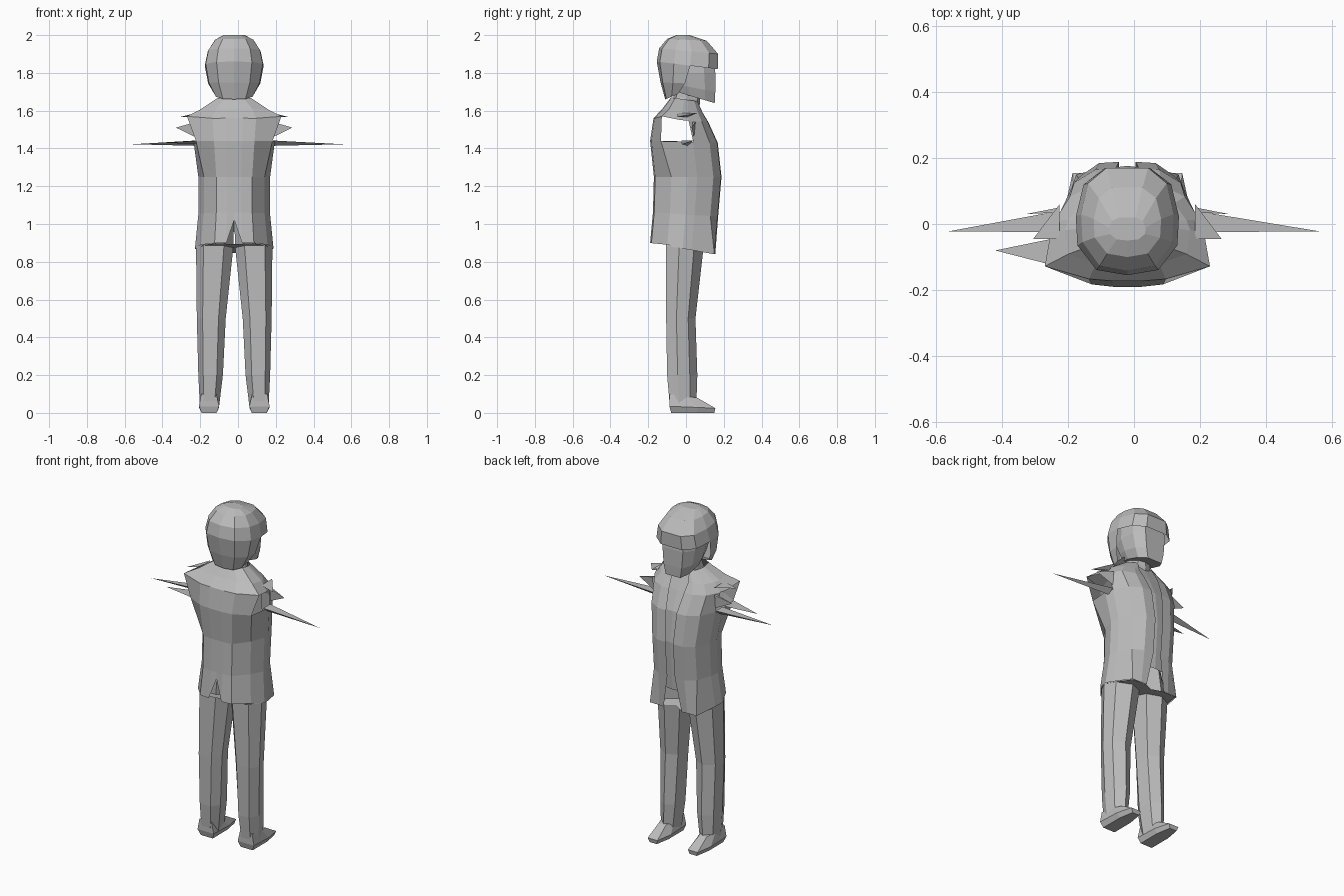
import bpy

if "Cube" in bpy.data.objects:
    bpy.data.objects.remove(bpy.data.objects["Cube"], do_unlink=True)

MID = -0.02  # the figure's own symmetry plane

grey = bpy.data.materials.new("plain_grey")
grey.use_nodes = True
COLOUR = (0.5, 0.5, 0.5, 1)
grey.diffuse_color = COLOUR
grey.node_tree.nodes["Principled BSDF"].inputs["Base Color"].default_value = COLOUR


def make(name, verts, faces, mirror=False):
    mesh = bpy.data.meshes.new(name)
    mesh.from_pydata(verts, [], faces)
    mesh.materials.append(grey)
    obj = bpy.data.objects.new(name, mesh)
    bpy.context.collection.objects.link(obj)
    if mirror:
        obj.location.x = MID
        mod = obj.modifiers.new("mirror", "MIRROR")
        mod.use_clip = True
        mod.merge_threshold = 0.0005
    return obj


def loft(name, section, rings, skip=(), low=False, top=False, closed=False, move=None):
    """Skin rings (inner x, outer x, back y, front y, back z, front z) through
    a section of (sideways, forward) fractions; mirror it to both sides."""
    n = len(section)
    verts = [(x0 + (x1 - x0) * u, yb + (yf - yb) * t, zb + (zf - zb) * t)
             for x0, x1, yb, yf, zb, zf in rings for u, t in section]
    if move:
        move(verts)
    cols = n if closed else n - 1
    faces = [(r * n + c, r * n + (c + 1) % n, (r + 1) * n + (c + 1) % n, (r + 1) * n + c)
             for r in range(len(rings) - 1) for c in range(cols) if (r, c) not in skip]
    if low:
        faces.append(tuple(reversed(range(n))))
    if top:
        faces.append(tuple(range((len(rings) - 1) * n, len(rings) * n)))
    return make(name, verts, faces, True)


# Trouser legs, with a short seat reaching up inside the jacket
leg = [(0, .3), (.25, 0), (.8, 0), (1, .35), (.9, .75), (.5, 1), (.1, .8)]
loft("trouser_legs", leg, [
    (.08, .182, -.085, .055, .03, .05),
    (.06, .19, -.1, .06, .2, .2),
    (.045, .198, -.105, .05, .5, .5),
    (.005, .202, -.105, .09, .885, .85),
    (0, .15, -.11, .09, 1.04, 1.04)], low=True, top=True, closed=True)

# Shoes: a wedge rising to the ankle over a narrower sole
shoe = [(0, 0), (1, 0), (1, .6), (.8, 1), (.2, 1), (0, .6)]
loft("shoes", shoe, [
    (.093, .172, -.078, .15, 0, 0),
    (.08, .187, -.088, .155, .035, .025),
    (.095, .175, -.088, .06, .1, .08)], low=True, top=True, closed=True)

# Jacket shell with open front, back vent and empty armholes
coat = [(0, 0), (.2, 0), (.5, .02), (.94, .16), (1, .5), (.94, .64), (.75, .88), (.45, .99), (.1, 1)]


def tailor(v):
    n = len(coat)
    gaps = (.06, .025, .025, .035, .05, .055, .05)
    for r, gap in enumerate(gaps):
        v[r * n + n - 1] = (gap,) + v[r * n + n - 1][1:]
    for r in range(3):                     # rounder back below the armholes
        x, y, z = v[r * n + 3]
        v[r * n + 3] = (x * .9, y + .035, z)
    v[0] = (0, -.175, 1.02)                # vent
    v[6] = (.155, .15, .84)                # front corner of the hem
    v[4 * n + 3] = (.25, -.128, 1.57)      # pointed shoulder blade corner


loft("jacket", coat, [
    (0, .208, -.19, .155, .9, .84),
    (0, .19, -.175, .17, 1.06, 1.04),
    (0, .19, -.17, .188, 1.25, 1.25),
    (0, .215, -.19, .168, 1.44, 1.43),
    (0, .232, -.172, .118, 1.56, 1.54),
    (0, .19, -.125, .088, 1.61, 1.59),
    (0, .095, -.08, .06, 1.67, 1.65)],
    skip=((3, 3), (3, 4)), move=tailor)

# Underside closing the jacket between the hem edges
hem = [(0, -.15), (.1, -.18), (.172, -.1), (.2, -.02), (.15, .145), (.06, .15), (0, .12)]
make("hem_underside", [(x, y, .867 - .174 * y) for x, y in hem],
     [tuple(reversed(range(len(hem))))], True)

# Shirt strip behind the lapels
loft("shirt_front", [(0, 1), (1, .95)], [
    (0, .07, 0, .155, .96, .96),
    (0, .07, 0, .176, 1.25, 1.25),
    (0, .07, 0, .156, 1.43, 1.43),
    (0, .08, 0, .106, 1.54, 1.54),
    (0, .07, 0, .05, 1.65, 1.65)])

# Neck
loft("neck", [(0, 0), (.8, .1), (1, .5), (.7, .9), (0, 1)], [
    (0, .075, -.07, .055, 1.64, 1.58),
    (0, .06, -.065, .075, 1.68, 1.64),
    (0, .06, -.055, .075, 1.75, 1.72)])

# Face and jaw
loft("face", [(0, 0), (.8, .05), (1, .35), (.95, .75), (.6, 1), (0, 1)], [
    (0, .08, -.05, .152, 1.7, 1.64),
    (0, .1, -.06, .155, 1.74, 1.7),
    (0, .113, -.08, .155, 1.8, 1.8),
    (0, .108, -.08, .145, 1.9, 1.9)], low=True, top=True)

# Hair: full crown and fringe, with the lower rows kept only at the back
hair = [(0, 0), (.6, .05), (.97, .28), (1, .55), (.85, .85), (.45, 1), (0, 1)]
loft("hair", hair, [
    (0, .1, -.11, .01, 1.66, 1.71),
    (0, .138, -.135, .1, 1.75, 1.74),
    (0, .156, -.155, .168, 1.86, 1.82),
    (0, .14, -.142, .17, 1.93, 1.9),
    (0, .102, -.1, .11, 1.98, 1.97),
    (0, .055, -.05, .02, 2.0, 2.0)],
    skip=[(r, c) for r in (0, 1) for c in (3, 4, 5)], low=True, top=True)


# Pointed scraps of cloth around the armholes
def shard(name, tip, y0, y1, drop, rise):
    side = 1 if tip[0] > 0 else -1
    x = MID + side * .205
    z = tip[2]
    verts = [tip, (x, y0, z + rise), (x, y1, z + rise), (x, (y0 + y1) / 2, z - drop)]
    make(name, verts, [(0, 1, 2), (0, 2, 3), (0, 3, 1)])


for side, label, reach in ((1, "left", 0), (-1, "right", .04)):
    shard(label + "_long_sleeve_shard", (side * .56, -.022, 1.422), -.025, .04, .008, .02)
    shard(label + "_middle_sleeve_shard", (side * (.288 + reach), .03, 1.51), .035, .05, .05, .03)
    shard(label + "_shoulder_shard", (side * (.265 + reach), -.045, 1.567), -.045, .06, 0, .02)
shard("right_rear_sleeve_shard", (-.42, -.08, 1.43), -.13, -.04, .005, .01)
